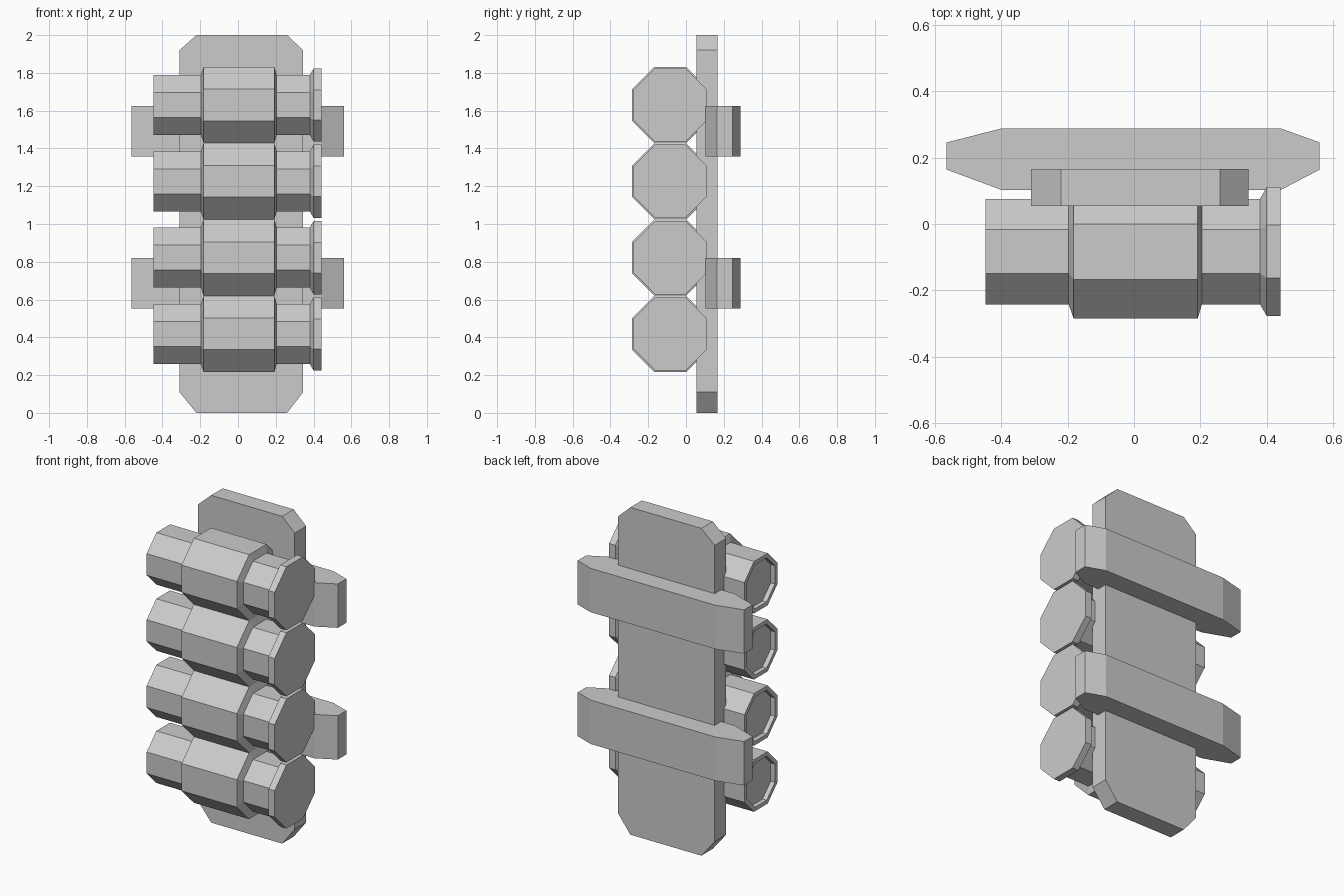
import bpy, bmesh, math
from mathutils import Vector

if "Cube" in bpy.data.objects:
    bpy.data.objects.remove(bpy.data.objects["Cube"])


def finish(bm, name):
    bmesh.ops.recalc_face_normals(bm, faces=bm.faces)
    me = bpy.data.meshes.new(name)
    bm.to_mesh(me)
    bm.free()
    ob = bpy.data.objects.new(name, me)
    bpy.context.collection.objects.link(ob)
    return ob


def prism(name, outline, offset):
    """Extrude a closed 3D outline along an offset."""
    bm = bmesh.new()
    face = bm.faces.new([bm.verts.new(p) for p in outline])
    ext = bmesh.ops.extrude_face_region(bm, geom=[face], use_keep_orig=True)
    verts = [g for g in ext["geom"] if isinstance(g, bmesh.types.BMVert)]
    bmesh.ops.translate(bm, verts=verts, vec=Vector(offset))
    return finish(bm, name)


def octagon_lathe(name, profile, y, z):
    """Octagonal rings along x; profile holds (x, half width across flats)."""
    bm = bmesh.new()
    rings = []
    for x, a in profile:
        r = a / math.cos(math.pi / 8)
        angles = [math.pi / 8 + i * math.pi / 4 for i in range(8)]
        rings.append([bm.verts.new((x, y + r * math.cos(t), z + r * math.sin(t)))
                      for t in angles])
    for p, q in zip(rings, rings[1:]):
        for i in range(8):
            j = (i + 1) % 8
            bm.faces.new((p[i], p[j], q[j], q[i]))
    bm.faces.new(rings[0])
    bm.faces.new(rings[-1])
    return finish(bm, name)


# Back plate with clipped corners
plate = [(-0.31, 0.11), (-0.22, 0), (0.26, 0), (0.345, 0.11),
         (0.345, 1.92), (0.26, 2), (-0.22, 2), (-0.31, 1.92)]
prism("back_plate", [(x, 0.055, z) for x, z in plate], (0, 0.111, 0))

# Two tapered cross straps behind the plate
strap = [(-0.565, 0.164), (-0.4, 0.103), (0.443, 0.103), (0.56, 0.164),
         (0.56, 0.246), (0.443, 0.288), (-0.4, 0.288), (-0.565, 0.246)]
for n, z in enumerate((0.552, 1.357)):
    prism(f"cross_strap_{n + 1}", [(x, y, z) for x, y in strap], (0, 0, 0.268))

# Four cartridges: recessed tip, tube, holder loop, tube, flared rim
cartridge = [(-0.42, 0.135), (-0.448, 0.135), (-0.448, 0.159), (-0.197, 0.159),
             (-0.182, 0.202), (0.192, 0.202), (0.205, 0.159), (0.38, 0.159),
             (0.4, 0.194), (0.442, 0.194)]
for n in range(4):
    octagon_lathe(f"cartridge_{n + 1}", cartridge, -0.083, 0.418 + n * 0.404)
